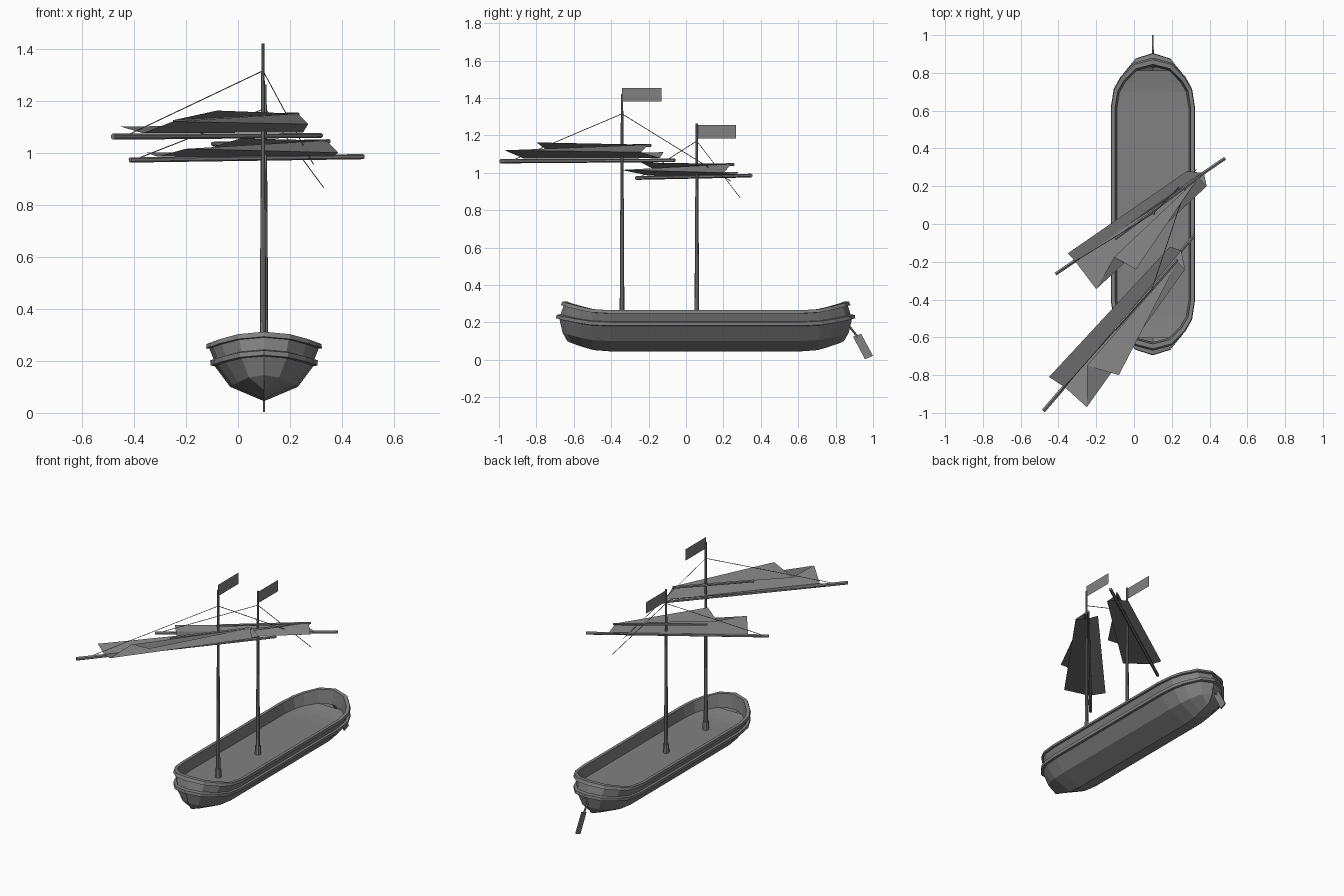
import bpy, bmesh
from mathutils import Vector

cube = bpy.data.objects.get("Cube")
if cube:
    bpy.data.objects.remove(cube, do_unlink=True)

grey = bpy.data.materials.new("dark grey")
grey.use_nodes = True
colour = (0.22, 0.22, 0.22, 1)
grey.diffuse_color = colour
grey.node_tree.nodes["Principled BSDF"].inputs["Base Color"].default_value = colour


def finish(name, bm):
    mesh = bpy.data.meshes.new(name)
    bm.to_mesh(mesh)
    bm.free()
    mesh.materials.append(grey)
    obj = bpy.data.objects.new(name, mesh)
    bpy.context.collection.objects.link(obj)
    return obj


def rod(name, start, end, r1, r2=None, sides=6):
    """Tapered bar between two points."""
    start, end = Vector(start), Vector(end)
    axis = end - start
    bm = bmesh.new()
    bmesh.ops.create_cone(bm, cap_ends=True, segments=sides, radius1=r1,
                          radius2=r1 if r2 is None else r2, depth=axis.length)
    bm.transform(axis.to_track_quat('Z', 'Y').to_matrix().to_4x4())
    bmesh.ops.translate(bm, vec=(start + end) / 2, verts=bm.verts)
    return finish(name, bm)


def sheet(name, points, faces):
    bm = bmesh.new()
    verts = [bm.verts.new(p) for p in points]
    for f in faces:
        bm.faces.new([verts[i] for i in f])
    return finish(name, bm)


# Hull: rings lofted from keel to rail and down to the deck
CX, CY, STRAIGHT = 0.1, 0.105, 0.51
# fraction of width, of end overhang and of sheer along a quarter outline
QUARTER = [(1, 0, 0), (.93, .38, .12), (.77, .62, .4), (.45, .9, .8), (0, 1, 1)]
# half width, end overhang, height amidships, height at the tips
RINGS = [
    (0, .23, .045, .10),
    (.13, .255, .10, .145),
    (.19, .272, .18, .218),
    (.205, .29, .182, .222),
    (.207, .287, .202, .24),
    (.193, .265, .204, .243),
    (.21, .25, .247, .29),
    (.223, .265, .248, .293),
    (.22, .255, .265, .312),
    (.2, .23, .265, .312),
    (.19, .22, .195, .22),
]


def ring_points(w, e, z, tip):
    quarter = [(w * a, STRAIGHT + e * b, z + (tip - z) * c) for a, b, c in QUARTER]
    half = quarter + [(-x, y, h) for x, y, h in reversed(quarter[:-1])]
    loop = half + [(-x, -y, h) for x, y, h in half]
    return [(CX + x, CY + y, h) for x, y, h in loop]


bm = bmesh.new()
loops = [[bm.verts.new(p) for p in ring_points(*r)] for r in RINGS]
for low, high in zip(loops, loops[1:]):
    n = len(low)
    for i in range(n):
        j = (i + 1) % n
        bm.faces.new((low[i], low[j], high[j], high[i]))
# Deck planes span the hull from side to side
top = loops[-1]
half = len(top) // 2
for i in range(4):
    for base in (0, half):
        a, b = base + i, base + i + 1
        c, d = base + half - 2 - i, base + half - 1 - i
        if b != c:
            bm.faces.new([top[k] for k in dict.fromkeys((a, b, c, d))])
bm.faces.new((top[0], top[half - 1], top[half], top[-1]))
bmesh.ops.remove_doubles(bm, verts=bm.verts, dist=1e-5)
bmesh.ops.recalc_face_normals(bm, faces=bm.faces)
finish("hull", bm)

# Rudder: shaft and slanted blade
rod("rudder_shaft", (CX, .84, .22), (CX, .92, .12), .006)
blade = sheet("rudder_blade",
              [(CX, .893, .123), (CX, .936, .139), (CX, 1, .021), (CX, .957, .003)],
              [(0, 1, 2, 3)])
solid = blade.modifiers.new("thickness", 'SOLIDIFY')
solid.thickness, solid.offset = .008, 0

# Masts with foot sockets and pennants
for name, x, y, height, flag_z in (("main", .096, -.342, 1.42, 1.38),
                                   ("second", .104, .058, 1.262, 1.182)):
    rod(name + "_mast", (x, y, .19), (x, y, height), .013, .006, 8)
    rod(name + "_mast_foot", (x, y, .19), (x, y, .25), .02, .018, 8)
    sheet(name + "_flag", [(x, y, flag_z), (x, y + .21, flag_z),
                           (x, y + .21, flag_z + .074), (x, y, flag_z + .074)],
          [(0, 1, 2, 3)])

# Yards
rod("main_lower_yard", (-.48, -.99, 1.062), (.32, -.06, 1.066), .012, .009)
rod("main_upper_yard", (-.1, -.56, 1.136), (.23, -.19, 1.146), .009)
rod("second_lower_yard", (-.415, -.265, .972), (.482, .348, .985), .01)
rod("second_upper_yard", (-.1, -.08, 1.034), (.352, .255, 1.044), .008)

# Sails: folded cloth, zigzag leech first, then the short front edge
FOLDS = [(0, 1, 6, 5), (1, 2, 7, 6), (2, 3, 8, 7), (3, 4, 8)]
sheet("main_sail", [
    (-.45, -.81, 1.1), (-.365, -.865, 1.075), (-.25, -.97, 1.12),
    (-.25, -.75, 1.125), (-.08, -.8, 1.162),
    (.19, -.12, 1.11), (.25, -.14, 1.078), (.27, -.24, 1.11), (.23, -.2, 1.15)], FOLDS)
sheet("second_sail", [
    (-.35, -.155, 1.0), (-.31, -.2, .985), (-.2, -.345, 1.015),
    (-.105, -.175, 1.02), (.01, -.24, 1.055),
    (.28, .28, 1.005), (.37, .27, .988), (.385, .2, 1.0), (.34, .245, 1.047)], FOLDS)

# Rigging lines
main_top, second_top = (.096, -.342, 1.315), (.104, .058, 1.17)
for name, a, b in (("main_aft_line", main_top, (.29, .24, .955)),
                   ("main_fore_line", main_top, (-.42, -.92, 1.07)),
                   ("second_aft_line", second_top, (.33, .29, .865)),
                   ("second_fore_line", second_top, (-.38, -.24, .98))):
    rod(name, a, b, .002, sides=4)
